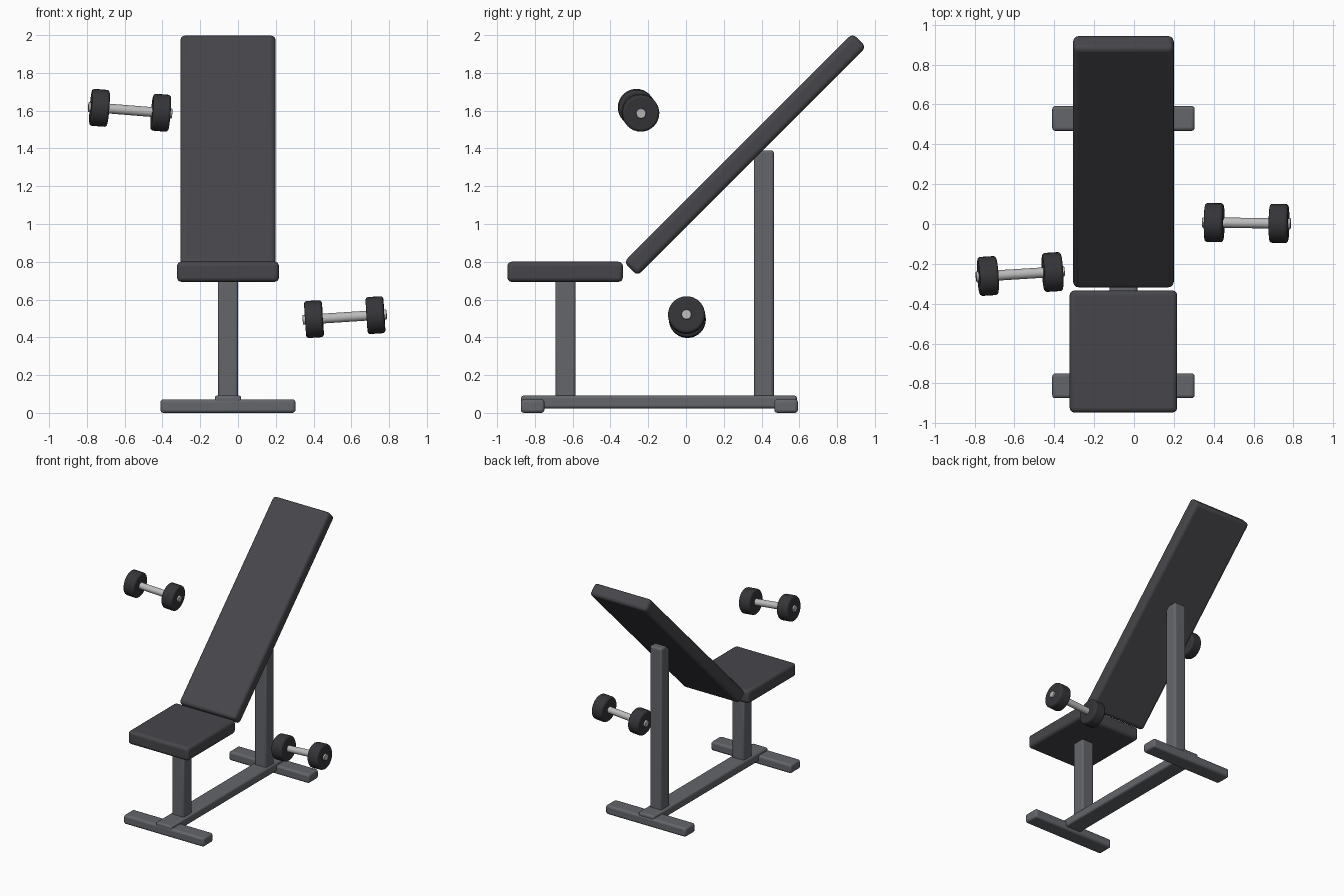
import bpy
import math
from mathutils import Matrix, Vector

if "Cube" in bpy.data.objects:
    bpy.data.objects.remove(bpy.data.objects["Cube"])

CX = -0.053  # bench centre line


def material(name, rgb):
    m = bpy.data.materials.new(name)
    m.diffuse_color = (*rgb, 1)
    m.use_nodes = True
    m.node_tree.nodes["Principled BSDF"].inputs["Base Color"].default_value = m.diffuse_color
    return m


PAD = material("charcoal padding", (0.062, 0.060, 0.068))
FRAME = material("grey steel", (0.125, 0.132, 0.145))
RUBBER = material("black rubber", (0.036, 0.035, 0.040))
CHROME = material("light chrome", (0.50, 0.50, 0.50))


def finish(obj, name, mat, bevel, segments):
    obj.name = name
    obj.data.materials.append(mat)
    if bevel:
        mod = obj.modifiers.new("rounded edges", 'BEVEL')
        mod.width = bevel
        mod.segments = segments
        mod.limit_method = 'ANGLE'
        mod.angle_limit = math.radians(40)
    bpy.ops.object.shade_smooth_by_angle(angle=math.radians(40))
    return obj


def box(name, centre, size, mat, bevel, segments=3, tilt=0):
    bpy.ops.mesh.primitive_cube_add(size=1)
    obj = bpy.context.object
    obj.data.transform(Matrix.Diagonal((*size, 1)))
    obj.location = centre
    obj.rotation_euler.x = tilt
    return finish(obj, name, mat, bevel, segments)


def cylinder(name, centre, axis, radius, length, mat, bevel):
    bpy.ops.mesh.primitive_cylinder_add(vertices=32, radius=radius, depth=length)
    obj = bpy.context.object
    obj.location = centre
    obj.rotation_euler = axis.to_track_quat('Z', 'Y').to_euler()
    return finish(obj, name, mat, bevel, 3)


# Floor frame: two cross feet joined by a long beam
for name, y in (("front_foot", -0.812), ("rear_foot", 0.53)):
    box(name, (CX, y, 0.036), (0.715, 0.125, 0.072), FRAME, 0.016)
box("floor_beam", (CX, -0.143, 0.058), (0.14, 1.46, 0.068), FRAME, 0.014)

# Uprights
box("front_post", (CX, -0.638, 0.385), (0.106, 0.106, 0.64), FRAME, 0.014)
box("rear_post", (CX, 0.412, 0.73), (0.106, 0.106, 1.32), FRAME, 0.014)

# Cushions
box("seat", (CX, -0.64, 0.747), (0.54, 0.612, 0.107), PAD, 0.024, 4)
box("backrest", (CX, 0.3125, 1.3675), (0.505, 1.712, 0.102), PAD, 0.027, 4,
    tilt=math.radians(45))


# Dumbbells: a bar through two thick round weights
def dumbbell(name, centre, direction):
    centre, axis = Vector(centre), Vector(direction).normalized()
    cylinder(name + "_bar", centre, axis, 0.026, 0.446, CHROME, 0.004)
    for side, s in (("left", -1), ("right", 1)):
        cylinder(f"{name}_{side}_weight", centre + axis * s * 0.163, axis,
                 0.098, 0.094, RUBBER, 0.014)


dumbbell("lower_dumbbell", (0.565, 0.005, 0.507), (1, -0.012, 0.065))
dumbbell("upper_dumbbell", (-0.571, -0.251, 1.602), (1, 0.062, -0.08))
